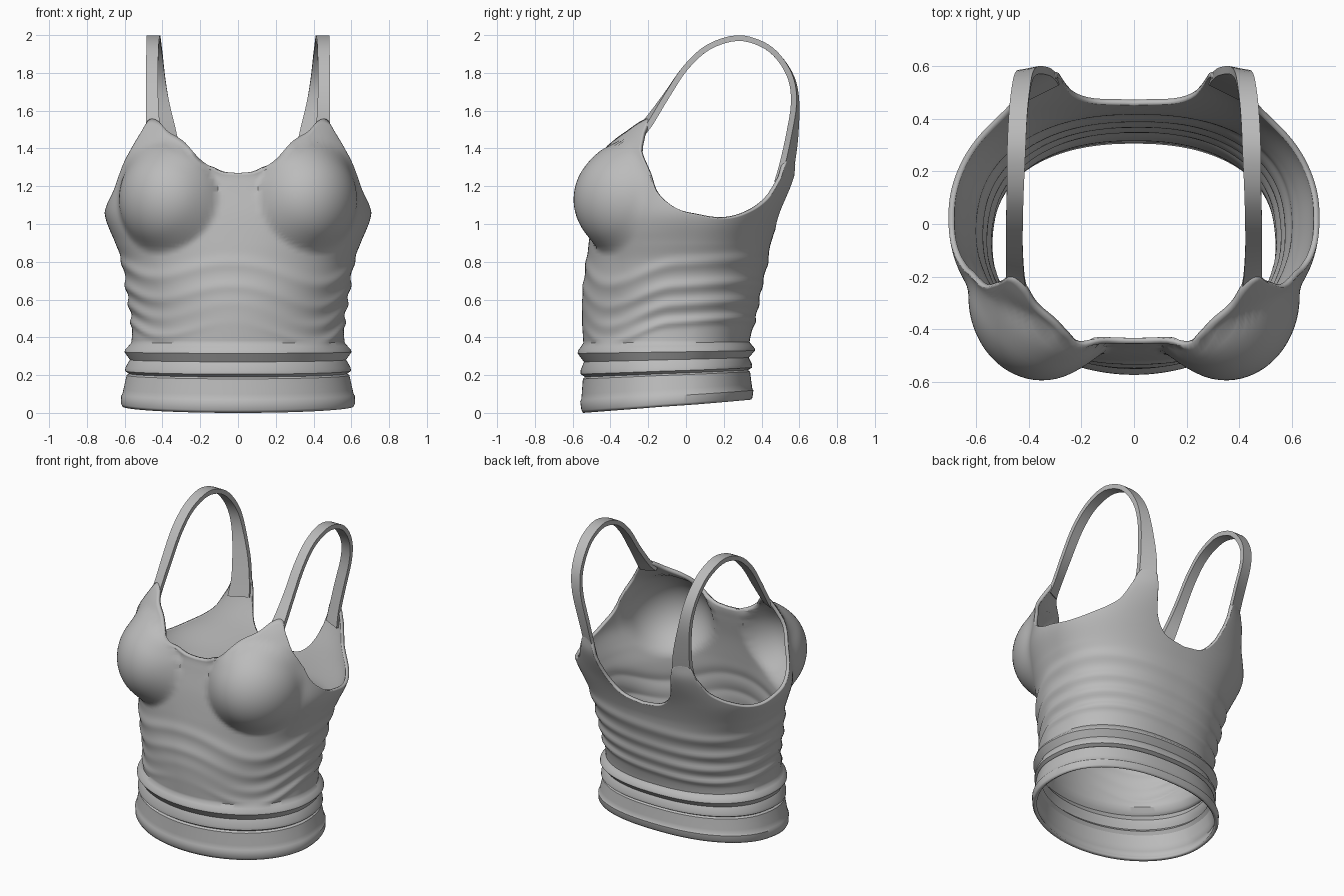
import bpy, bmesh, math
from mathutils import Vector

if "Cube" in bpy.data.objects:
    bpy.data.objects.remove(bpy.data.objects["Cube"])

fabric = bpy.data.materials.new("grey_fabric")
fabric.use_nodes = True
GREY = (0.5, 0.5, 0.5, 1)
fabric.diffuse_color = GREY
fabric.node_tree.nodes["Principled BSDF"].inputs["Base Color"].default_value = GREY


def curve(keys, u):
    """Smooth interpolation of (u, value...) keys."""
    u = min(max(u, keys[0][0]), keys[-1][0])
    i = 0
    while i < len(keys) - 2 and u > keys[i + 1][0]:
        i += 1
    a, b = keys[i], keys[i + 1]
    p, n = keys[max(i - 1, 0)], keys[min(i + 2, len(keys) - 1)]
    h = b[0] - a[0]
    t = (u - a[0]) / h
    out = []
    for k in range(1, len(a)):
        m0 = (b[k] - p[k]) / (b[0] - p[0]) * h
        m1 = (n[k] - a[k]) / (n[0] - a[0]) * h
        out.append((2*t**3 - 3*t*t + 1) * a[k] + (t**3 - 2*t*t + t) * m0
                   + (3*t*t - 2*t**3) * b[k] + (t**3 - t*t) * m1)
    return out


def bell(x, centre, width):
    return math.exp(-((x - centre) / width) ** 2)


def clamp(x):
    return min(max(x, 0), 1)


# Section by height: half width, front y, back y, centre y
SECTION = [(0, .595, -.525, .322, -.09), (.36, .565, -.543, .335, -.09), (.5, .56, -.55, .365, -.07),
           (.65, .585, -.545, .395, -.05), (.8, .61, -.525, .43, -.02), (.9, .65, -.515, .45, .01),
           (1.05, .705, -.495, .505, .04), (1.2, .69, -.465, .585, .03), (1.27, .675, -.455, .615, .02),
           (1.34, .655, -.475, .625, .01), (1.4, .635, -.455, .635, 0), (1.44, .62, -.42, .635, 0),
           (1.5, .595, -.37, .635, 0), (1.56, .575, -.3, .635, 0)]
# Hem and rolled bands: height, outward offset
BANDS = [(0, .02), (.015, .028), (.06, .032), (.07, .026), (.1, .022), (.18, .012), (.19, 0),
         (.205, .022), (.225, .022), (.265, .004), (.27, .002), (.315, .033), (.33, .03),
         (.35, .014), (.37, 0)]
# Neckline, strap root, armhole and back edge: degrees from front, height
TOP = [(0, 1.27), (6, 1.28), (14, 1.335), (24, 1.435), (36, 1.495), (44, 1.545), (53, 1.55),
       (57, 1.48), (61, 1.4), (65, 1.32), (69, 1.2), (78, 1.11), (88, 1.06), (106, 1.03),
       (124, 1.06), (139, 1.14), (143, 1.24), (145.5, 1.33), (150, 1.36), (156, 1.33),
       (160, 1.19), (164, 1.08), (170, 1.0), (180, .97)]


def band_offset(s):
    for (a, va), (b, vb) in zip(BANDS, BANDS[1:]):
        if s <= b:
            return va + (vb - va) * (s - a) / (b - a)
    return 0


def fold_offset(phi, z):
    """Draped wrinkles across the waist, arched and calm in the middle of the front."""
    front = max(math.cos(phi), 0) ** 2
    w = z + .36 * math.sin(phi) ** 2 * front + .02 * math.sin(2 * phi)
    calm = 1 - .95 * front * bell(z, .5, .17)
    off = 0
    for c, wid, amp in [(.48, .022, .014), (.57, .03, .015), (.67, .03, .013), (.79, .035, .012)]:
        off += amp * bell(w, c, wid)
    return off * calm * (1 - .3 * front) * (1 - .35 * bell(phi, math.pi, .5))


def cup_reach(dx, dy, oy, z):
    """Distance along a horizontal ray to the bust ellipsoid, falling off past its edge."""
    cx, cy, cz, rx, ry, rz = .35, -.275, 1.13, .28, .32, .3
    k = 1 - ((z - cz) / rz) ** 2
    px, py = -cx / rx, (oy - cy) / ry
    ux, uy = dx / rx, dy / ry
    a, b, c = ux*ux + uy*uy, px*ux + py*uy, px*px + py*py - k
    d = b*b - a*c
    return (-b + math.copysign(math.sqrt(abs(d)), d)) / a


def surface(phi, s, z):
    half, yf, yb, yc = curve(SECTION, z)
    o = band_offset(s) + fold_offset(phi, z)
    c, sn = math.cos(phi), math.sin(phi)
    # rounder corners at the front of the waist, squarer at the back
    power = .87 + .13 * clamp((.95 - z) * 2.2) * clamp(.5 + 2 * c)
    depth = (yc - yf if c > 0 else yb - yc) + o
    x = (half + o) * abs(sn) ** power
    y = -depth * math.copysign(abs(c) ** power, c)
    r = math.hypot(x, y)
    e = cup_reach(x / r, y / r, yc, z)
    # soft union of torso and bust, softest at the inner and upper side
    k = .03 + .12 * clamp(1 - x / .6) + .04 * clamp((z - 1.15) / .3)
    h = max(k - abs(r - e), 0) / k
    f = (max(r, e) + h * h * k / 4) / r
    return Vector((math.copysign(x * f, sn), yc + y * f, z))


def make_object(name, bm):
    bmesh.ops.recalc_face_normals(bm, faces=bm.faces)
    me = bpy.data.meshes.new(name)
    bm.to_mesh(me)
    bm.free()
    me.materials.append(fabric)
    ob = bpy.data.objects.new(name, me)
    bpy.context.collection.objects.link(ob)
    bpy.ops.object.select_all(action='DESELECT')
    bpy.context.view_layer.objects.active = ob
    ob.select_set(True)
    bpy.ops.object.shade_smooth_by_angle(angle=math.radians(38))
    return ob


# Body shell: shared rows up to the waist, then rows stretched to the top edge
COLS, BASE, UPPER = 216, .84, 30
levels = [b[0] for b in BANDS] + [.37 + (BASE - .37) * i / 34 for i in range(1, 35)]
bm = bmesh.new()
grid = []
for j in range(COLS):
    phi = 2 * math.pi * j / COLS
    deg = math.degrees(phi)
    top = curve(TOP, min(deg, 360 - deg))[0]
    tilt = .035 * (1 - math.cos(phi))
    col = [surface(phi, s, s + tilt * max(0, 1 - s / .4)) for s in levels]
    for i in range(1, UPPER + 1):
        z = BASE + (top - BASE) * i / UPPER
        col.append(surface(phi, z, z))
    grid.append([bm.verts.new(p) for p in col])
for j in range(COLS):
    a, b = grid[j], grid[(j + 1) % COLS]
    for i in range(len(a) - 1):
        bm.faces.new((a[i], b[i], b[i + 1], a[i + 1]))
body = make_object("top_body", bm)
shell = body.modifiers.new("cloth_thickness", 'SOLIDIFY')
shell.thickness = .022
shell.offset = -1

# Shoulder strap: key, x, y, z, width, sideways slant
STRAP = [(0, .445, -.245, 1.485, .085, .5), (1, .451, -.195, 1.545, .07, .4),
         (2, .455, -.1, 1.685, .064, .1), (3, .455, 0, 1.83, .064, 0), (4, .452, .12, 1.937, .064, 0),
         (5, .448, .27, 1.984, .07, 0), (6, .442, .4, 1.953, .07, 0), (7, .433, .49, 1.883, .07, 0),
         (8, .42, .558, 1.77, .07, -.1), (9, .4, .578, 1.64, .074, -.2),
         (10, .368, .562, 1.47, .09, -.4), (11, .35, .538, 1.33, .1, -.5),
         (12, .346, .512, 1.22, .12, -.5)]
bm = bmesh.new()
STEPS = 48
path = [curve(STRAP, 12 * i / STEPS) for i in range(STEPS + 1)]
rings = []
for i, (x, y, z, w, slant) in enumerate(path):
    p, n = path[max(i - 1, 0)], path[min(i + 1, STEPS)]
    out = Vector((0, p[2] - n[2], n[1] - p[1])).normalized() * .015
    mid, across = Vector((x, y, z)), Vector((w / 2, slant * w / 2, 0))
    rings.append([bm.verts.new(mid + q) for q in
                  (across + out, across - out, -across - out, -across + out)])
for a, b in zip(rings, rings[1:]):
    for k in range(4):
        bm.faces.new((a[k], a[(k + 1) % 4], b[(k + 1) % 4], b[k]))
bm.faces.new(rings[0])
bm.faces.new(rings[-1])
straps = make_object("shoulder_straps", bm)
straps.modifiers.new("mirror", 'MIRROR')
